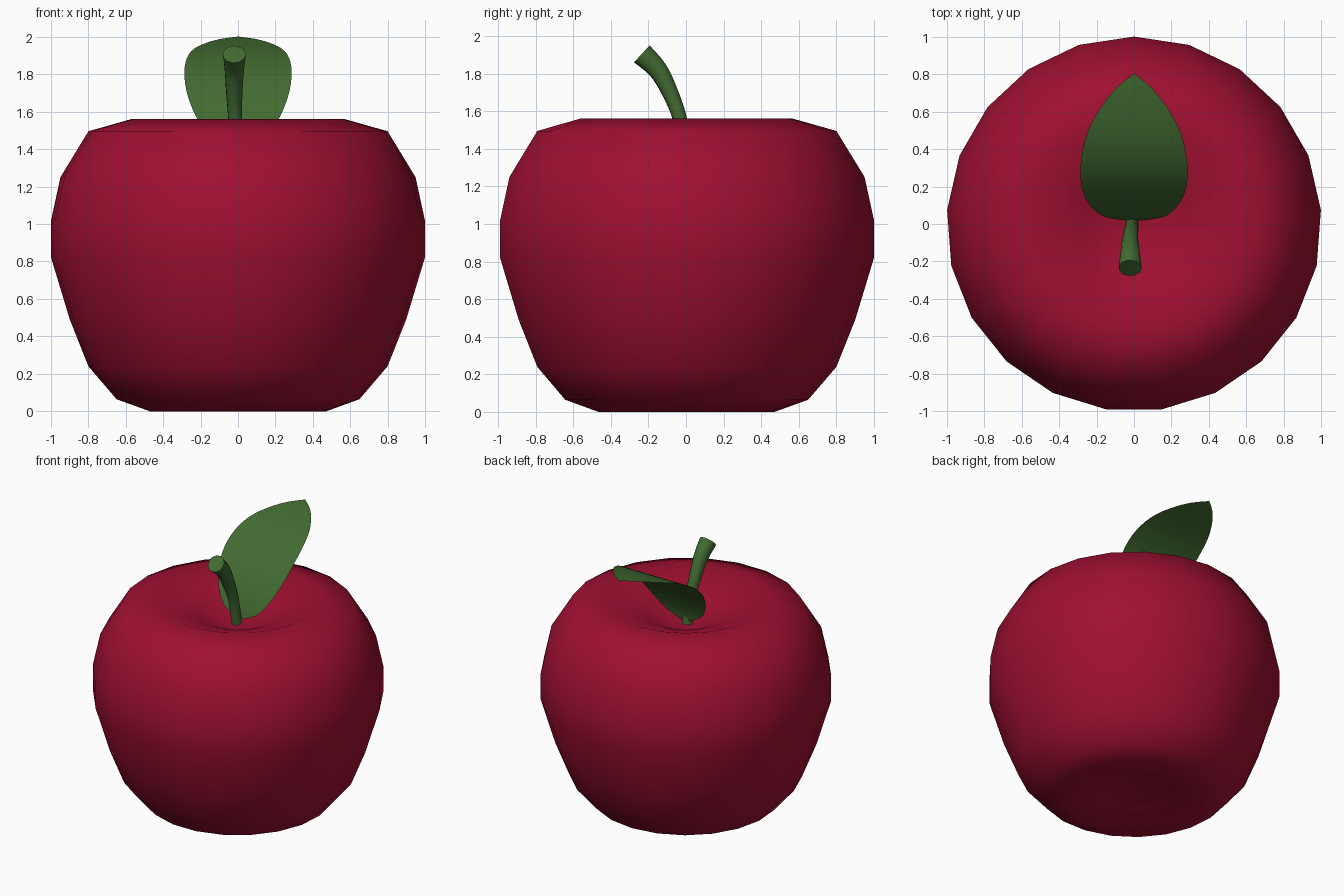
import bpy, bmesh, math

cube = bpy.data.objects.get("Cube")
if cube:
    bpy.data.objects.remove(cube, do_unlink=True)


def make_material(name, rgb):
    mat = bpy.data.materials.new(name)
    mat.use_nodes = True
    color = (*rgb, 1.0)
    mat.diffuse_color = color
    bsdf = next(n for n in mat.node_tree.nodes if n.type == "BSDF_PRINCIPLED")
    bsdf.inputs["Base Color"].default_value = color
    return mat


def add_mesh(name, bm, mat):
    mesh = bpy.data.meshes.new(name)
    bm.to_mesh(mesh)
    bm.free()
    mesh.materials.append(mat)
    obj = bpy.data.objects.new(name, mesh)
    bpy.context.collection.objects.link(obj)
    return obj


def smooth(obj, angle):
    bpy.ops.object.select_all(action="DESELECT")
    obj.select_set(True)
    bpy.context.view_layer.objects.active = obj
    bpy.ops.object.shade_smooth_by_angle(angle=math.radians(angle))


def interpolate(points, t):
    """Smooth (Catmull-Rom) curve through a list of tuples, t from 0 to 1."""
    s = t * (len(points) - 1)
    i = min(int(s), len(points) - 2)
    u = s - i
    a, b = points[max(i - 1, 0)], points[i]
    c, d = points[i + 1], points[min(i + 2, len(points) - 1)]
    return [0.5 * (2*q + (r - p)*u + (2*p - 5*q + 4*r - s_)*u*u + (3*q - p - 3*r + s_)*u**3)
            for p, q, r, s_ in zip(a, b, c, d)]


red = make_material("deep red", (0.345, 0.005, 0.031))
green = make_material("leaf green", (0.054, 0.148, 0.031))

# Fruit body: lathed profile (radius, height) with a dimple at each end
SIDES = 21
profile = [(0.25, 0.06), (0.47, 0.0), (0.65, 0.065), (0.80, 0.24), (0.90, 0.49),
           (1.0, 0.82), (1.0, 1.02), (0.95, 1.25), (0.80, 1.495), (0.57, 1.56),
           (0.28, 1.45)]
bm = bmesh.new()
rings = []
for r, z in profile:
    angles = [math.tau * k / SIDES for k in range(SIDES)]
    rings.append([bm.verts.new((r * math.sin(a), r * math.cos(a), z)) for a in angles])
bottom = bm.verts.new((0, 0, 0.09))
top = bm.verts.new((0, 0, 1.32))
for k in range(SIDES):
    n = (k + 1) % SIDES
    for low, high in zip(rings, rings[1:]):
        bm.faces.new((low[k], low[n], high[n], high[k]))
    bm.faces.new((bottom, rings[0][n], rings[0][k]))
    bm.faces.new((top, rings[-1][k], rings[-1][n]))
bmesh.ops.recalc_face_normals(bm, faces=bm.faces)
smooth(add_mesh("fruit_body", bm, red), 180)

# Stem: bent tube that widens towards its cut end
curve = bpy.data.curves.new("stem", "CURVE")
curve.dimensions = "3D"
curve.bevel_depth = 1.0
curve.bevel_resolution = 4
curve.use_fill_caps = True
stem_path = [(-0.01, 0.0, 1.37, 0.036), (-0.015, -0.033, 1.56, 0.038),
             (-0.02, -0.085, 1.70, 0.044), (-0.02, -0.15, 1.82, 0.052),
             (-0.02, -0.235, 1.905, 0.062)]
STEPS = 16
spline = curve.splines.new("POLY")
spline.points.add(STEPS)
for i, point in enumerate(spline.points):
    x, y, z, radius = interpolate(stem_path, i / STEPS)
    point.co = (x, y, z, 1)
    point.radius = radius
stem = bpy.data.objects.new("stem", curve)
bpy.context.collection.objects.link(stem)
bpy.ops.object.select_all(action="DESELECT")
stem.select_set(True)
bpy.context.view_layer.objects.active = stem
bpy.ops.object.convert(target="MESH")
stem = bpy.context.view_layer.objects.active
stem.data.materials.clear()
stem.data.materials.append(green)
smooth(stem, 50)

# Leaf: thin blade arching backwards, given as (half width, y, z)
leaf_rows = [(0.0, 0.015, 1.39), (0.115, 0.028, 1.44), (0.18, 0.05, 1.50),
             (0.235, 0.10, 1.595), (0.275, 0.18, 1.71), (0.286, 0.28, 1.81),
             (0.273, 0.40, 1.885), (0.235, 0.52, 1.935), (0.165, 0.64, 1.968),
             (0.09, 0.73, 1.988), (0.0, 0.805, 2.0)]
ROWS, COLUMNS = 30, 6
bm = bmesh.new()
grid = []
for i in range(ROWS + 1):
    w, y, z = interpolate(leaf_rows, i / ROWS)
    grid.append([bm.verts.new((w * (2 * j / COLUMNS - 1), y, z)) for j in range(COLUMNS + 1)])
for a, b in zip(grid, grid[1:]):
    for j in range(COLUMNS):
        bm.faces.new((a[j], a[j + 1], b[j + 1], b[j]))
bmesh.ops.remove_doubles(bm, verts=bm.verts, dist=0.0005)
smooth(add_mesh("leaf", bm, green), 60)
